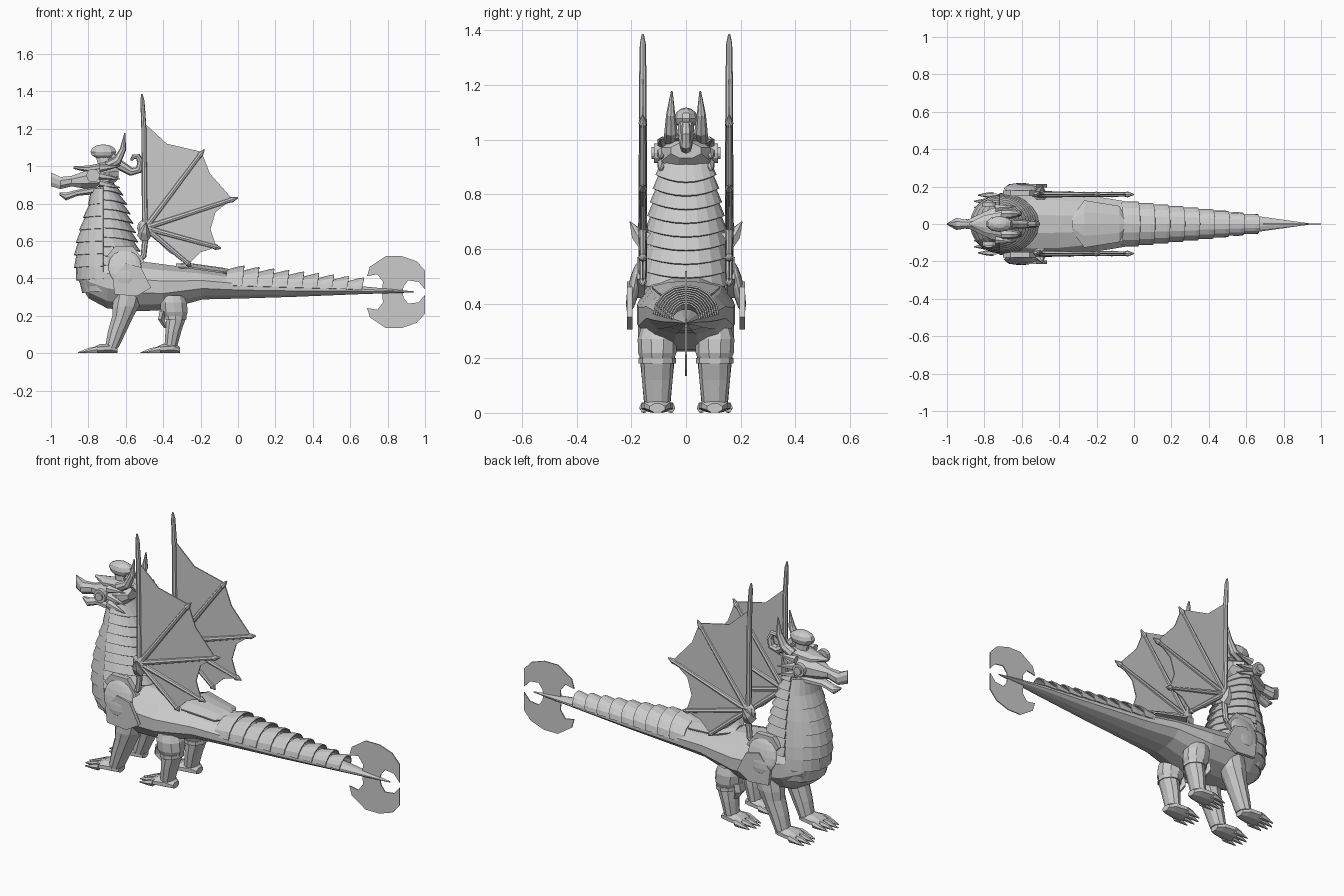
import bpy, bmesh
from math import sin, cos, pi, radians
from mathutils import Vector

if "Cube" in bpy.data.objects:
    bpy.data.objects.remove(bpy.data.objects["Cube"])


def mesh(name, verts, faces, thick=0):
    m = bpy.data.meshes.new(name)
    m.from_pydata([tuple(v) for v in verts], [], faces)
    bm = bmesh.new()
    bm.from_mesh(m)
    bmesh.ops.recalc_face_normals(bm, faces=bm.faces)
    bm.to_mesh(m)
    bm.free()
    o = bpy.data.objects.new(name, m)
    bpy.context.collection.objects.link(o)
    if thick:
        mod = o.modifiers.new("thickness", 'SOLIDIFY')
        mod.thickness, mod.offset = thick, 0
    return o


def loft(name, rings, closed=True, thick=0):
    n = len(rings[0])
    verts = [v for r in rings for v in r]
    faces = [(i*n+j, i*n+(j+1) % n, (i+1)*n+(j+1) % n, (i+1)*n+j)
             for i in range(len(rings)-1) for j in range(n if closed else n-1)]
    if closed:
        faces += [tuple(range(n)), tuple(range(len(verts)-n, len(verts)))]
    return mesh(name, verts, faces, thick)


def along_x(name, secs, n=10, y=0):
    # sections: x, bottom, top, half width
    return loft(name, [[(x, y+w*sin(2*pi*(j+.5)/n), (b+t)/2+(t-b)/2*cos(2*pi*(j+.5)/n))
                        for j in range(n)] for x, b, t, w in secs])


def along_z(name, secs, y=0, n=10):
    # sections: x, z, x radius, y radius
    return loft(name, [[(x+rx*cos(2*pi*(j+.5)/n), y+ry*sin(2*pi*(j+.5)/n), z)
                        for j in range(n)] for x, z, rx, ry in secs])


def tube(name, pts, radii, n=8):
    pts = [Vector(p) for p in pts]
    rings = []
    for i, p in enumerate(pts):
        d = (pts[min(i+1, len(pts)-1)]-pts[max(i-1, 0)]).normalized()
        u = d.cross(Vector((0, 1, 0)))
        u = u.normalized() if u.length > .01 else Vector((1, 0, 0))
        v = d.cross(u)
        rings.append([p+radii[i]*(u*cos(2*pi*j/n)+v*sin(2*pi*j/n)) for j in range(n)])
    return loft(name, rings)


def plate(name, pts, y, thick):
    return mesh(name, [(x, y, z) for x, z in pts], [tuple(range(len(pts)))], thick)


def ball(name, loc, scale, rot=(0, 0, 0), seg=12, rings=8):
    bpy.ops.mesh.primitive_uv_sphere_add(segments=seg, ring_count=rings, location=loc, rotation=rot)
    o = bpy.context.object
    o.name, o.scale = name, scale
    return o


# body and tail
along_x("body_and_tail", [(-.86, .40, .50, .05), (-.80, .29, .54, .13), (-.70, .235, .54, .17),
        (-.55, .22, .50, .185), (-.40, .225, .48, .18), (-.19, .285, .45, .15),
        (0, .29, .42, .118), (.3, .30, .39, .085), (.65, .315, .36, .045), (.94, .325, .331, .003)], 12)

# overlapping scales on the tail
for i in range(9):
    x0 = -.07+.08*i
    rings = []
    for x, lift in ((x0, 0), (x0+.07, .025), (x0+.092, .03)):
        w = .118-.104*(x+.07)
        top = .445-.1*(x+.07)+lift
        base = .36-.03*x
        rings.append([(x+.012*cos(a), (w+.3*lift)*sin(a), base+(top-base)*cos(a))
                      for a in [pi*(k/8-.5) for k in range(9)]])
    loft("tail_scale", rings, False, .006)

# back plate
loft("back_plate", [[(x, w*k/2, z-.02*abs(k/2)**2) for k in (-2, -1, 0, 1, 2)]
     for x, w, z in ((-.33, .04, .475), (-.265, .125, .478), (-.08, .095, .452), (-.05, .04, .445))], False, .01)

# tail blade, symmetric above and below the tail
half = [(.77, 0), (.775, .055), (.745, .095), (.69, .085), (.705, .135), (.79, .192), (.875, .192),
        (.955, .165), (1.0, .115), (1.0, .015), (.965, .055), (.91, .062), (.885, .03), (.88, 0)]
for s in (1, -1):
    plate("tail_blade", [(x, .327+s*z) for x, z in half], 0, .006)

# neck core
NECK = [(.92, -.78, -.68, .085), (.80, -.785, -.63, .11), (.70, -.825, -.60, .13), (.60, -.85, -.575, .14),
        (.50, -.865, -.55, .15), (.40, -.85, -.52, .15), (.28, -.79, -.52, .12)]


def neck(z):
    for (z1, *a), (z2, *b) in zip(NECK, NECK[1:]):
        if z >= z2:
            break
    t = (z1-z)/(z1-z2)
    return [p+(q-p)*t for p, q in zip(a, b)]


along_z("neck", [((f+b)/2, z, (b-f)/2-.01, w-.01) for z, f, b, w in NECK[:6]], n=12)


def neck_band(name, z0, z1, back, flare):
    rings = []
    for z, fl in ((z0, 0), (z1, flare)):
        f, b, w = neck(z)
        r = (b if back else f)+.72
        r += fl if back else -fl
        rings.append([(-.72+r*cos(a), (w+.3*fl)*sin(a), z-.6*fl*cos(a)**2)
                      for a in [pi*(k/10-.5) for k in range(11)]])
    loft(name, rings, False, .006)


# neck scales at the back, chest plates at the front
for i in range(9):
    z = .93-.05*i
    neck_band("neck_scale", z, z-.06, True, .045)
for i in range(8):
    z = .88-.067*i
    neck_band("chest_plate", z, z-.08, False, .014)

# head
along_x("upper_head", [(-1, .89, .97, .004), (-.95, .875, .945, .035), (-.89, .89, .95, .024),
        (-.84, .88, .97, .05), (-.76, .87, 1.0, .09), (-.69, .88, 1.01, .098), (-.64, .93, .99, .06)], 8)
along_x("lower_jaw", [(-.955, .845, .86, .008), (-.92, .815, .86, .026), (-.86, .84, .875, .03),
        (-.75, .85, .90, .075)], 8)
along_x("brow_crest", [(-.88, .985, 1.0, .006), (-.80, .965, 1.005, .05), (-.70, .98, 1.025, .07),
        (-.63, 1.0, 1.02, .03)], 8)
along_z("crown_stem", [(-.71, 1.0, .04, .03), (-.72, 1.06, .045, .025)], n=8)
ball("crown_knob", (-.72, 0, 1.077), (.073, .043, .04), seg=10, rings=6)
tube("crown_curl", [(-.68, 0, 1.05), (-.63, 0, 1.005), (-.57, 0, .97), (-.53, 0, .98), (-.52, 0, 1.02),
     (-.535, 0, 1.052), (-.56, 0, 1.05), (-.572, 0, 1.03)], [.03, .027, .022, .02, .018, .016, .013, .006])


def foot(name, x, y):
    along_x(name, [(x+.045, 0, .035, .03), (x+.01, 0, .055, .052), (x-.05, 0, .05, .062),
                   (x-.085, 0, .032, .06)], 8, y)
    for k in (-1.5, -.5, .5, 1.5):
        ty, r = y+k*.033, .02*abs(k)
        along_x(name+"_claw", [(x-.06, 0, .04, .016), (x-.12+r, 0, .03, .015), (x-.175+r, 0, .006, .003)], 6, ty)


for s in (1, -1):
    side = "right" if s < 0 else "left"
    # ears, cheek spines and horns
    for r, d in ((.036, .105), (.022, .113)):
        bpy.ops.mesh.primitive_cylinder_add(vertices=12, radius=r, depth=.025, location=(-.775, s*d, .95),
                                            rotation=(pi/2, 0, 0))
        bpy.context.object.name = side+"_ear_disc"
    for z, e in ((.99, 1.0), (.95, .93), (.91, .885)):
        tube(side+"_cheek_spine", [(-.74, s*.085, z), (-.63, s*.095, e)], [.022, .002], 6)
    tube(side+"_horn", [(-.70, s*.055, 1.0), (-.645, s*.055, 1.03), (-.615, s*.056, 1.09), (-.605, s*.052, 1.178)],
         [.026, .024, .017, .003])

    # wing: spar, hub, ribs and membrane
    y = s*.158
    tube(side+"_wing_spar", [(-.54, y, .49), (-.505, y, .52), (-.497, y, .6), (-.503, y, 1.2), (-.511, y, 1.35),
         (-.514, y, 1.385)], [.014, .016, .016, .014, .011, .004])
    hub = (-.495, y, .67)
    ball(side+"_wing_hub", hub, (.045, .02, .045), seg=8, rings=6)
    tube(side+"_hub_spike", [(-.5, s*.15, .63), (-.5, s*.18, .655), (-.49, s*.205, .70)], [.04, .025, .002], 6)
    for ex, ez in ((-.18, 1.09), (0, .832), (-.09, .56), (-.25, .465)):
        e, h = Vector((ex, y, ez)), Vector(hub)
        tube(side+"_wing_rib", [h, h.lerp(e, .9), h.lerp(e, .93), e], [.016, .012, .016, .003])
    plate(side+"_wing_membrane", [(-.495, .66), (-.495, 1.225), (-.38, 1.12), (-.195, 1.077), (-.15, .96),
          (-.03, .825), (-.12, .755), (-.147, .663), (-.115, .567), (-.2, .54), (-.26, .48), (-.37, .54)], y, .006)

    # shoulder armour
    ball(side+"_shoulder_disc", (-.605, s*.19, .46), (.09, .022, .097), (s*radians(12), 0, 0), 16, 8)
    lower = plate(side+"_shoulder_guard", [(-.67, .40), (-.66, .315), (-.54, .305), (-.465, .35), (-.52, .46),
                                           (-.6, .48)], s*.205, .02)
    plate(side+"_shoulder_flank", [(-.70, .52), (-.66, .57), (-.56, .57), (-.5, .49), (-.6, .42)], s*.165, .03)

    # legs
    ly = s*.105
    along_z(side+"_front_leg", [(-.58, .34, .08, .07), (-.60, .25, .075, .07), (-.615, .2, .06, .064),
            (-.645, .12, .052, .056), (-.675, .03, .038, .048)], ly)
    foot(side+"_front_foot", -.69, ly)
    along_z(side+"_hind_thigh", [(-.35, .31, .06, .06), (-.345, .27, .075, .072), (-.34, .22, .075, .07),
            (-.335, .18, .055, .055)], ly)
    along_z(side+"_hind_knee_cuff", [(-.335, .20, .062, .068), (-.335, .18, .062, .068)], ly)
    along_z(side+"_hind_shin", [(-.33, .19, .055, .06), (-.345, .12, .045, .056), (-.36, .03, .035, .046)], ly)
    along_z(side+"_hind_knee_guard", [(-.40, .225, .022, .045), (-.41, .18, .02, .045), (-.385, .135, .012, .02)],
            ly, 6)
    foot(side+"_hind_foot", -.355, ly)
